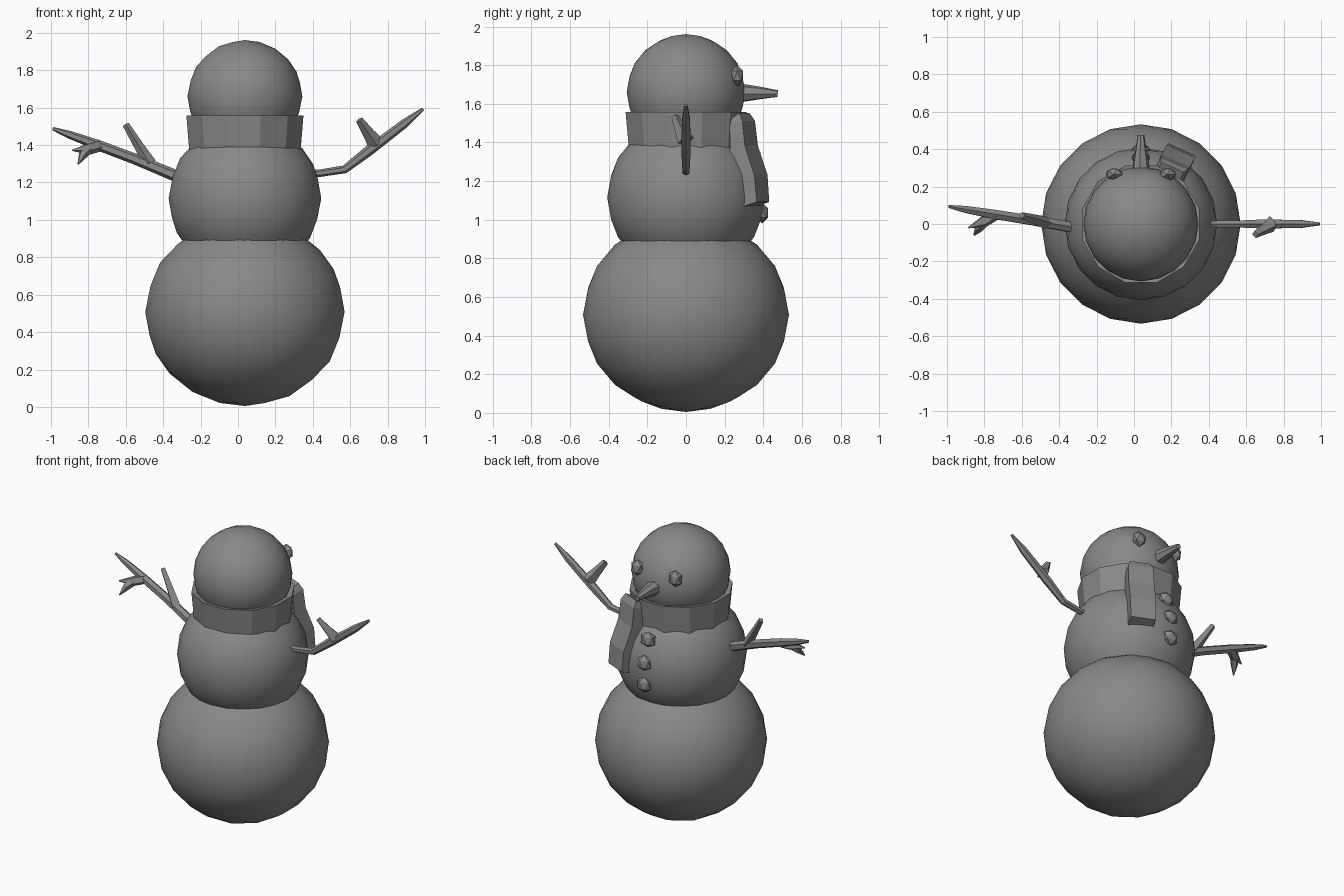
import bpy, bmesh, math
from mathutils import Vector

if "Cube" in bpy.data.objects:
    bpy.data.objects.remove(bpy.data.objects["Cube"])

CX = 0.037  # body axis

# One dark grey for the whole model
GREY = bpy.data.materials.new("dark_grey")
GREY.diffuse_color = (0.25, 0.25, 0.25, 1)
GREY.use_nodes = True
GREY.node_tree.nodes["Principled BSDF"].inputs["Base Color"].default_value = GREY.diffuse_color


def finish(name, bm, smooth=None):
    bmesh.ops.recalc_face_normals(bm, faces=bm.faces)
    me = bpy.data.meshes.new(name)
    bm.to_mesh(me)
    bm.free()
    me.materials.append(GREY)
    ob = bpy.data.objects.new(name, me)
    bpy.context.collection.objects.link(ob)
    if smooth:
        bpy.ops.object.select_all(action='DESELECT')
        ob.select_set(True)
        bpy.context.view_layer.objects.active = ob
        bpy.ops.object.shade_smooth_by_angle(angle=math.radians(smooth))
    return ob


def ball(name, loc, scale, sub, smooth=None):
    bm = bmesh.new()
    bmesh.ops.create_icosphere(bm, subdivisions=sub, radius=1)
    bmesh.ops.scale(bm, vec=scale, verts=bm.verts)
    bmesh.ops.translate(bm, vec=loc, verts=bm.verts)
    return finish(name, bm, smooth)


def loft(name, rings, closed=False):
    """Skin a list of vertex rings; cap the ends unless closed."""
    bm = bmesh.new()
    vs = [[bm.verts.new(p) for p in r] for r in rings]
    n = len(vs[0])
    pairs = list(zip(vs, vs[1:])) + ([(vs[-1], vs[0])] if closed else [])
    for a, b in pairs:
        for i in range(n):
            j = (i + 1) % n
            bm.faces.new((a[i], a[j], b[j], b[i]))
    if not closed:
        bm.faces.new(vs[0])
        bm.faces.new(vs[-1])
    return finish(name, bm)


def tube(name, pts, radii, sides=6):
    pts = [Vector(p) for p in pts]
    rings = []
    for i, (p, r) in enumerate(zip(pts, radii)):
        d = (pts[min(i + 1, len(pts) - 1)] - pts[max(i - 1, 0)]).normalized()
        u = d.orthogonal().normalized() if abs(d.y) > 0.9 else d.cross(Vector((0, 1, 0))).normalized()
        w = d.cross(u)
        rings.append([p + r * (math.cos(a) * u + math.sin(a) * w)
                      for a in (math.tau * k / sides for k in range(sides))])
    return loft(name, rings)


# Snowballs
ball("bottom_snowball", (CX, 0, 0.508), (0.533, 0.533, 0.503), 3, 60)
ball("middle_snowball", (CX, 0, 1.115), (0.408, 0.408, 0.407), 3, 60)
ball("head", (CX, 0, 1.66), (0.307, 0.307, 0.301), 3, 60)

# Scarf band: a 12-sided ring, slightly lower at the face side
profile = [(0.308, 1.372), (0.324, 1.558), (0.287, 1.55), (0.265, 1.38)]
band = []
for k in range(12):
    a = math.tau * (k + 0.5) / 12
    band.append([(CX + r * math.cos(a), r * math.sin(a),
                  z - (0.018 * math.sin(a) if z < 1.45 else 0)) for r, z in profile])
loft("scarf_band", band, closed=True)

# Hanging scarf end, turned outward
radial = Vector((0.49, 0.87, 0))
out = Vector((math.sin(0.42), math.cos(0.42), 0))
side = Vector((out.y, -out.x, 0))
tail = []
for z, r, w, t in [(1.54, 0.325, 0.065, 0.022), (1.50, 0.335, 0.08, 0.036),
                   (1.37, 0.345, 0.083, 0.042), (1.22, 0.402, 0.083, 0.042),
                   (1.08, 0.418, 0.08, 0.038)]:
    c = Vector((CX, 0, z)) + radial * r
    tail.append([c + side * (sx * w) + out * (so * t) - Vector((0, 0, -0.012 * so))
                 for sx, so in ((-1, -1), (1, -1), (1, 1), (-1, 1))])
loft("scarf_end", tail)

# Carrot nose
tube("nose", [(CX, 0.27, 1.655), (CX, 0.38, 1.656), (CX, 0.475, 1.653)],
     [0.052, 0.034, 0.018], 7)

# Coal eyes and buttons
for s, label in ((-1, "left"), (1, "right")):
    ball("eye_" + label, (CX + s * 0.143, 0.265, 1.745), (0.05, 0.036, 0.056), 1)
for i, (y, z) in enumerate([(0.355, 1.325), (0.395, 1.18), (0.395, 1.035)]):
    ball(f"button_{i + 1}", (CX, y, z), (0.056, 0.036, 0.055), 1)

# Bent stick arm with one twig
tube("bent_arm", [(0.38, 0, 1.25), (0.44, 0, 1.25), (0.57, 0, 1.27), (0.70, 0, 1.37),
                  (0.89, 0, 1.515), (0.99, 0, 1.593)],
     [0.02, 0.02, 0.022, 0.028, 0.024, 0.009])
tube("bent_arm_twig", [(0.735, 0, 1.41), (0.70, -0.025, 1.46), (0.648, -0.056, 1.535)],
     [0.045, 0.032, 0.02], 4)

# Straight stick arm with an upper twig and a forked lower twig
tube("straight_arm", [(-0.32, -0.02, 1.23), (-0.55, 0.02, 1.325), (-0.75, 0.052, 1.40),
                      (-0.90, 0.078, 1.455), (-0.99, 0.094, 1.488)],
     [0.032, 0.029, 0.028, 0.021, 0.009])
tube("straight_arm_upper_twig", [(-0.47, 0.005, 1.30), (-0.53, 0.025, 1.395), (-0.60, 0.045, 1.51)],
     [0.035, 0.026, 0.018], 4)
tube("straight_arm_lower_twig", [(-0.74, 0.05, 1.395), (-0.80, 0.015, 1.38), (-0.885, -0.02, 1.372)],
     [0.03, 0.032, 0.004], 5)
tube("straight_arm_lower_fork", [(-0.79, 0.02, 1.385), (-0.828, -0.02, 1.35), (-0.855, -0.06, 1.298)],
     [0.025, 0.025, 0.004], 5)
